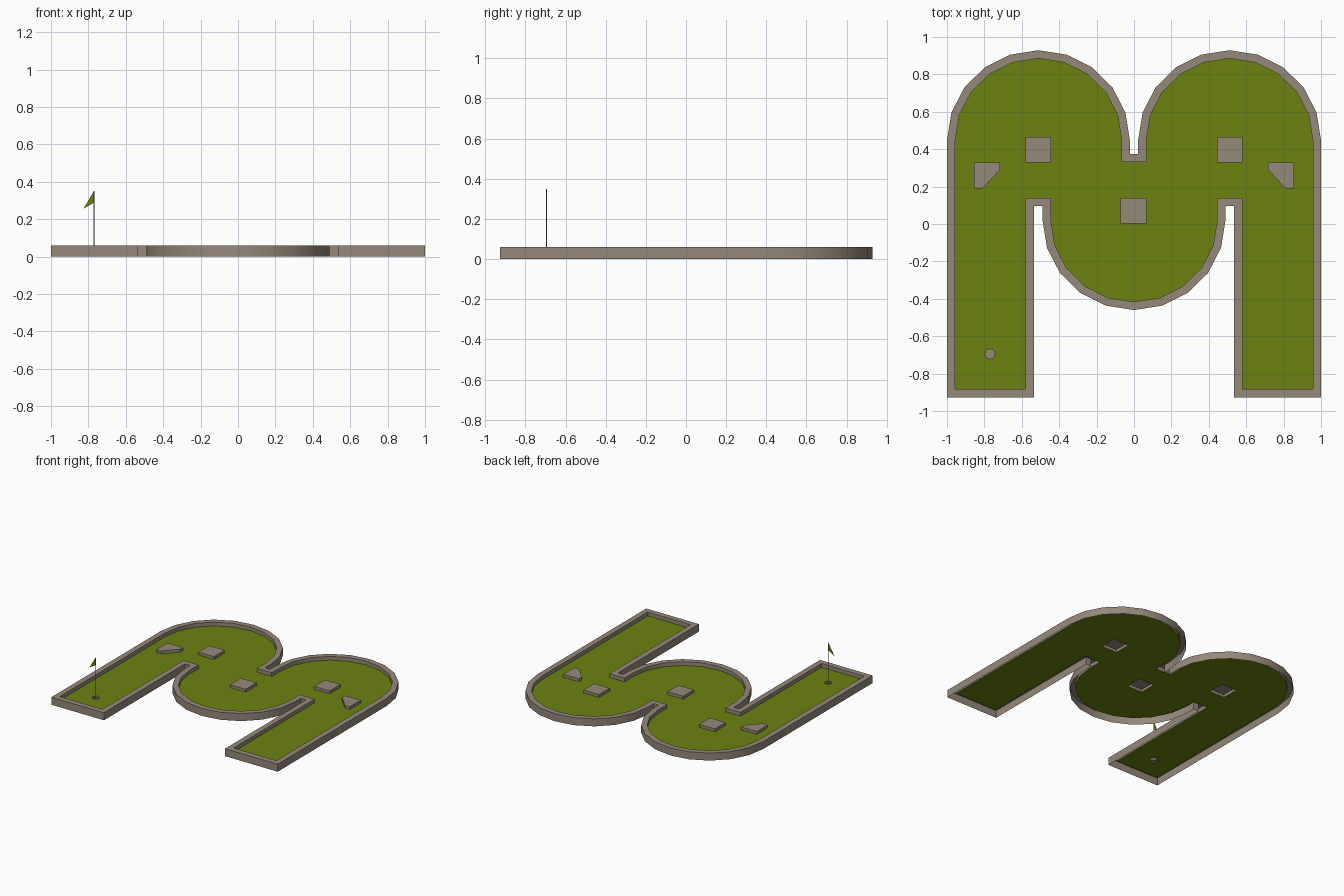
import bpy, bmesh, math

if "Cube" in bpy.data.objects:
    bpy.data.objects.remove(bpy.data.objects["Cube"])

def material(name, rgb):
    m = bpy.data.materials.new(name)
    m.diffuse_color = (*rgb, 1)
    m.use_nodes = True
    m.node_tree.nodes["Principled BSDF"].inputs["Base Color"].default_value = m.diffuse_color
    return m

STONE = material("stone_tan", (0.30, 0.25, 0.195))
GREEN = material("turf_green", (0.15, 0.225, 0.005))
TOP, TURF = 0.06, 0.03

def finish(name, bm, mat, smooth=False):
    """Face every open shell upwards/outwards and link it as an object."""
    bmesh.ops.recalc_face_normals(bm, faces=bm.faces)
    bm.normal_update()
    flat = [f for f in bm.faces if abs(f.normal.z) > 0.9]
    if flat and max(flat, key=lambda f: f.calc_center_median().z).normal.z < 0:
        bmesh.ops.reverse_faces(bm, faces=bm.faces)
    me = bpy.data.meshes.new(name)
    bm.to_mesh(me)
    bm.free()
    ob = bpy.data.objects.new(name, me)
    bpy.context.collection.objects.link(ob)
    me.materials.append(mat)
    if smooth:
        bpy.ops.object.select_all(action='DESELECT')
        ob.select_set(True)
        bpy.context.view_layer.objects.active = ob
        bpy.ops.object.shade_smooth_by_angle(angle=math.radians(30))
    return ob

def arc(cx, cy, rx, ry, a0, a1, n=10):
    return [(cx + rx * math.cos(math.radians(a0 + (a1 - a0) * i / n)),
             cy + ry * math.sin(math.radians(a0 + (a1 - a0) * i / n))) for i in range(n + 1)]

def outline(w):
    """Course outline, inset by w."""
    half = [(0.022 + w, 0.375 - w)]
    half += arc(0.511, 0.447, 0.489 - w, 0.482 - w, 180, 0)
    half += [(1 - w, -0.927 + w), (0.535 + w, -0.927 + w),
             (0.535 + w, 0.095 + w), (0.489 - w, 0.095 + w)]
    lobe = arc(0, 0.02, 0.489 - w, 0.48 - w, 0, -180)
    return half + lobe + [(-x, y) for x, y in reversed(half)]

def rect(cx, cy, s=0.0685):
    return [(cx - s, cy - s), (cx + s, cy - s), (cx + s, cy + s), (cx - s, cy + s)]

def loop(bm, pts, z):
    return [bm.verts.new((x, y, z)) for x, y in pts]

def bridge(bm, a, b):
    n = len(a)
    for i in range(n):
        bm.faces.new((a[i], a[(i + 1) % n], b[(i + 1) % n], b[i]))

# border: outer wall, top rim, inner wall (open underneath)
bm = bmesh.new()
outer, inner = outline(0), outline(0.044)
rings = [loop(bm, outer, 0), loop(bm, outer, TOP), loop(bm, inner, TOP), loop(bm, inner, TURF)]
for a, b in zip(rings, rings[1:]):
    bridge(bm, a, b)
finish("border", bm, STONE, True)

# turf sheet, pierced under the hollow blocks and at the cup
BLOCKS = [(-0.512, 0.397), (0.512, 0.397), (-0.003, 0.071)]
CUP = (-0.77, -0.695)
cup_ring = arc(*CUP, 0.027, 0.027, 0, 315, 7)
bm = bmesh.new()
edges = []
for pts in [inner, cup_ring] + [rect(*c) for c in BLOCKS]:
    vs = loop(bm, pts, TURF)
    edges += [bm.edges.new((vs[i - 1], vs[i])) for i in range(len(vs))]
bmesh.ops.triangle_fill(bm, edges=edges, use_beauty=True, normal=(0, 0, 1))
finish("turf", bm, GREEN)

def cap(name, pts, z0, z1, mat=STONE):
    """Prism open at z0 and closed at z1."""
    bm = bmesh.new()
    a, b = loop(bm, pts, z0), loop(bm, pts, z1)
    bridge(bm, a, b)
    bm.faces.new(b)
    return finish(name, bm, mat)

# square obstacles and corner deflectors
for i, c in enumerate(BLOCKS):
    cap(f"block_{i + 1}", rect(*c), TURF, 0.053)
deflector = [(0.855, 0.328), (0.717, 0.328), (0.717, 0.29), (0.81, 0.19), (0.855, 0.19)]
cap("deflector_right", deflector, TURF, 0.053)
cap("deflector_left", [(-x, y) for x, y in deflector], TURF, 0.053)

# cup and flag pole
cap("cup", cup_ring, TURF, 0.012)
cap("flag_pole", arc(*CUP, 0.002, 0.002, 0, 300, 5), 0.012, 0.35)

# pennant
bm = bmesh.new()
bm.faces.new([bm.verts.new((x, CUP[1], z)) for x, z in
              [(-0.77, 0.352), (-0.825, 0.257), (-0.77, 0.288)]])
finish("flag", bm, GREEN)
